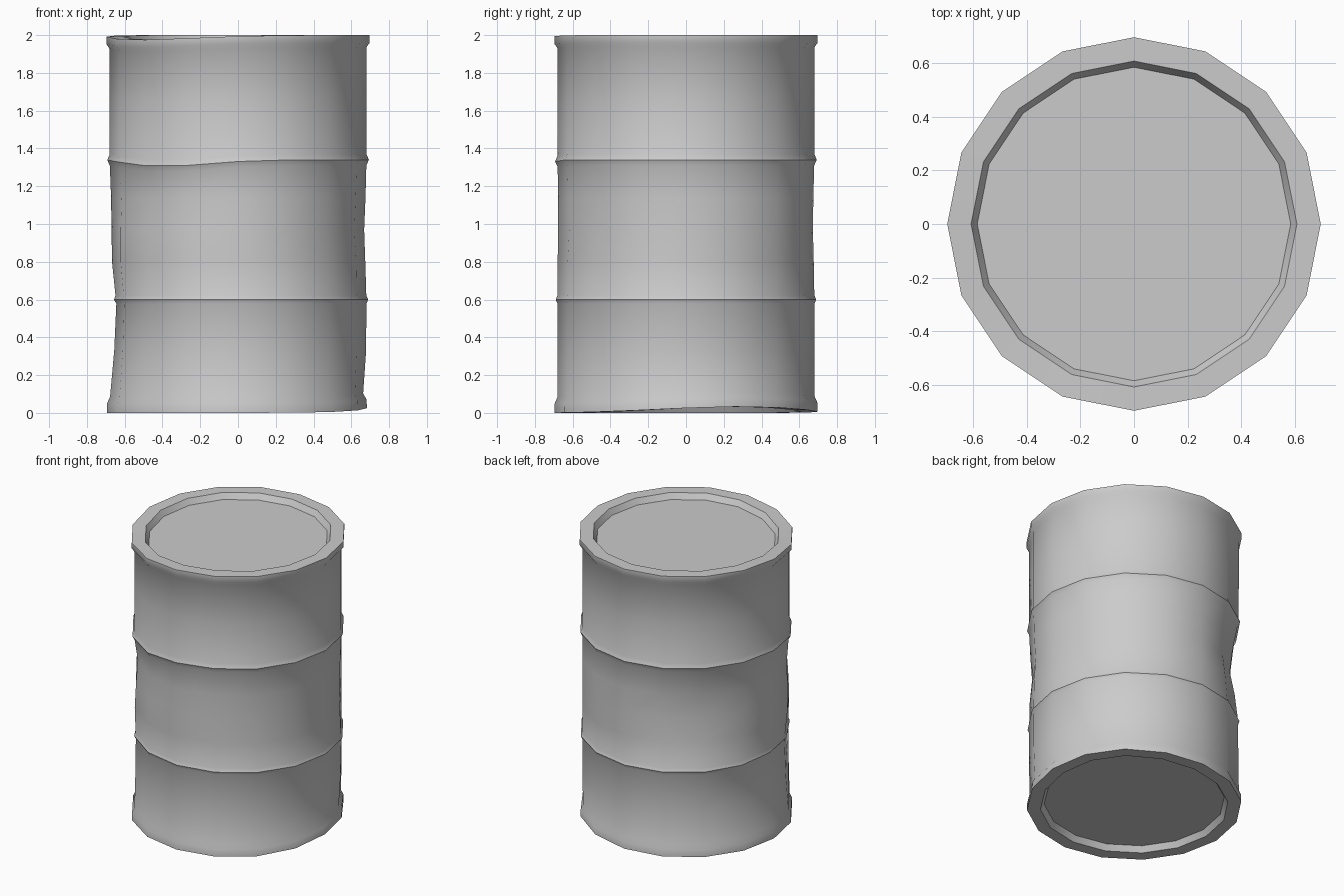
import bpy, bmesh, math

if "Cube" in bpy.data.objects:
    bpy.data.objects.remove(bpy.data.objects["Cube"])

SIDES = 16

# Outer wall profile (radius, height): recessed lids, rims and two rolled beads
PROFILE = [(0.585, 0.04), (0.608, 0.0), (0.695, 0.0), (0.695, 0.05), (0.68, 0.085),
           (0.68, 0.33), (0.68, 0.578), (0.69, 0.6), (0.68, 0.622),
           (0.68, 0.8), (0.68, 0.97), (0.68, 1.14), (0.68, 1.31), (0.693, 1.34),
           (0.68, 1.37), (0.68, 1.65), (0.68, 1.935), (0.697, 1.96), (0.697, 2.0),
           (0.608, 2.0), (0.585, 1.96)]

# Dents: direction in degrees, height, angular width, height spread, depth
DENTS = [(135, 1.0, 32, 0.22, 0.06), (185, 0.5, 35, 0.25, 0.04),
         (315, 1.0, 30, 0.15, 0.02), (225, 1.1, 30, 0.14, 0.025),
         (10, 0.95, 25, 0.2, 0.012), (5, 0.1, 35, 0.15, 0.018)]


def bump(a, centre, width):
    d = (a - centre + 180) % 360 - 180
    return math.exp(-(d / width) ** 2)


def dented_point(r, z, deg):
    for a, h, w, s, depth in DENTS:
        r -= depth * bump(deg, a, w) * math.exp(-((z - h) / s) ** 2)
    # Bent top rim, sagging upper bead and lifted bottom edge
    z -= 0.025 * bump(deg, 222, 40) * math.exp(-((z - 2) / 0.15) ** 2)
    z -= 0.035 * bump(deg, 235, 30) * math.exp(-((z - 1.34) / 0.12) ** 2)
    z += 0.033 * bump(deg, 25, 50) * math.exp(-(z / 0.15) ** 2)
    t = math.radians(deg)
    return r * math.cos(t), r * math.sin(t), z


# Barrel body with both recessed lids
bm = bmesh.new()
rings = [[bm.verts.new(dented_point(r, z, 360 * i / SIDES)) for i in range(SIDES)]
         for r, z in PROFILE]
for low, high in zip(rings, rings[1:]):
    for i in range(SIDES):
        j = (i + 1) % SIDES
        bm.faces.new((low[i], low[j], high[j], high[i]))
bm.faces.new(rings[0][::-1])
bm.faces.new(rings[-1])
bmesh.ops.recalc_face_normals(bm, faces=bm.faces)
mesh = bpy.data.meshes.new("barrel")
bm.to_mesh(mesh)
bm.free()
barrel = bpy.data.objects.new("barrel", mesh)
bpy.context.collection.objects.link(barrel)
bpy.context.view_layer.objects.active = barrel
barrel.select_set(True)
bpy.ops.object.shade_smooth_by_angle(angle=math.radians(40))
